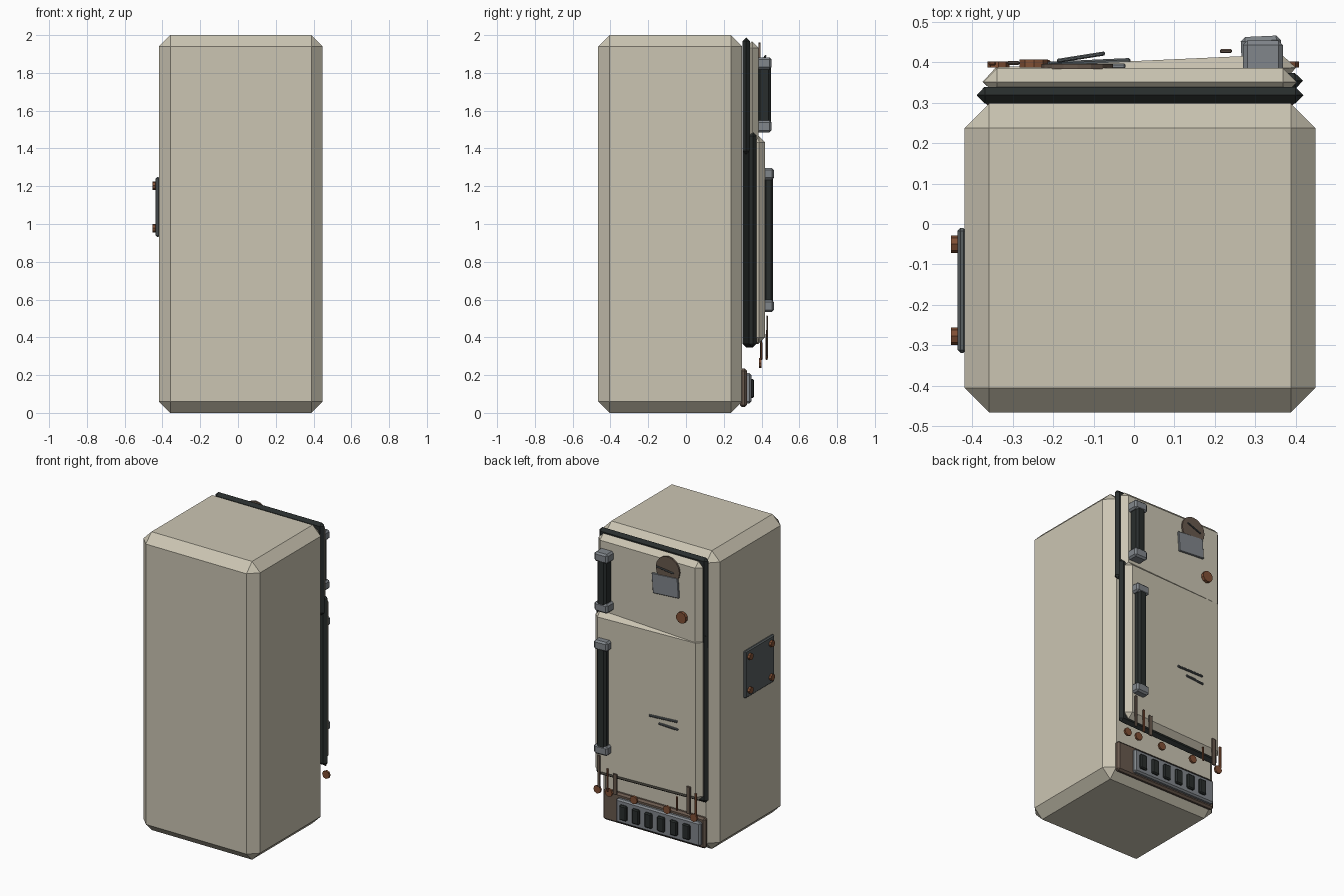
import bpy, bmesh
from math import radians, pi
from mathutils import Matrix, Vector

if "Cube" in bpy.data.objects:
    bpy.data.objects.remove(bpy.data.objects["Cube"])


def material(name, rgb):
    m = bpy.data.materials.new(name)
    m.diffuse_color = (*rgb, 1)
    m.use_nodes = True
    m.node_tree.nodes["Principled BSDF"].inputs["Base Color"].default_value = m.diffuse_color
    return m


CREAM = material("aged_enamel", (0.60, 0.56, 0.45))
RUBBER = material("black_rubber", (0.022, 0.027, 0.026))
STEEL = material("dull_steel", (0.22, 0.24, 0.26))
DARK = material("dark_steel", (0.10, 0.115, 0.12))
BROWN = material("dark_rust", (0.14, 0.10, 0.075))
RUST = material("rust", (0.22, 0.08, 0.035))

# Pivot of the slightly open lower door
HINGE = Vector((-0.38, 0.317, 0))
OPEN = (Matrix.Translation(HINGE) @ Matrix.Rotation(radians(2.6), 4, 'Z')
        @ Matrix.Translation(-HINGE))


def finish(name, bm, mat, xf=None):
    if xf is not None:
        bmesh.ops.transform(bm, matrix=xf, verts=bm.verts)
    me = bpy.data.meshes.new(name)
    bm.to_mesh(me)
    bm.free()
    me.materials.append(mat)
    ob = bpy.data.objects.new(name, me)
    bpy.context.collection.objects.link(ob)
    return ob


def box(name, x, y, z, bevel, mat, xf=None, tilt=0, yaw=0):
    """Chamfered box from (min, max) ranges, optionally tilted about its centre."""
    bm = bmesh.new()
    bmesh.ops.create_cube(bm, size=1)
    size = [r[1] - r[0] for r in (x, y, z)]
    mid = Vector([(r[0] + r[1]) / 2 for r in (x, y, z)])
    bmesh.ops.scale(bm, vec=size, verts=bm.verts)
    if bevel:
        bmesh.ops.bevel(bm, geom=bm.edges[:], offset=bevel, segments=1,
                        affect='EDGES', profile=0.5, clamp_overlap=True)
    place = (Matrix.Translation(mid) @ Matrix.Rotation(radians(yaw), 4, 'Z')
             @ Matrix.Rotation(radians(tilt), 4, 'Y'))
    bmesh.ops.transform(bm, matrix=place, verts=bm.verts)
    return finish(name, bm, mat, xf)


def disc(name, centre, r, depth, sides, axis, mat):
    """Flat cylinder facing along x or y."""
    bm = bmesh.new()
    bmesh.ops.create_cone(bm, cap_ends=True, segments=sides,
                          radius1=r, radius2=r, depth=depth)
    rot = Matrix.Rotation(pi / 2, 4, 'X' if axis == 'y' else 'Y')
    return finish(name, bm, mat, Matrix.Translation(centre) @ rot)


def door(name, z0, z1, xf):
    box(name + "_gasket", (-0.388, 0.418), (0.298, 0.338), (z0, z1), 0.0195, RUBBER, xf)
    box(name, (-0.372, 0.402), (0.316, 0.385), (z0 + 0.02, z1 - 0.02), 0.034, CREAM, xf)


def handle(name, z0, z1, front, xf):
    box(name + "_grip", (0.284, 0.352), (0.378, front - 0.003), (z0 + 0.015, z1 - 0.015),
        0.013, RUBBER, xf)
    for end, a in (("bottom", z0), ("top", z1 - 0.063)):
        box(f"{name}_{end}_cap", (0.269, 0.368), (0.374, front), (a, a + 0.063),
            0.011, STEEL, xf)


# Cabinet
box("cabinet", (-0.418, 0.448), (-0.465, 0.297), (0, 2), 0.06, CREAM)

# Doors with gaskets and handles
door("upper_door", 1.367, 1.987, None)
door("lower_door", 0.346, 1.486, OPEN)
handle("upper_handle", 1.485, 1.882, 0.453, None)
handle("lower_handle", 0.535, 1.297, 0.432, OPEN)

# Bottom vent
box("vent_backing", (-0.365, 0.395), (0.285, 0.322), (0.03, 0.235), 0.012, BROWN)
box("vent_panel", (-0.345, 0.28), (0.312, 0.346), (0.05, 0.21), 0.01, STEEL)
for i in range(6):
    cx = -0.248 + i * 0.0935
    box(f"vent_slot_{i}", (cx - 0.027, cx + 0.027), (0.335, 0.361), (0.08, 0.18),
        0.007, RUBBER)

# Side patch plate and its four bolts
box("side_plate", (-0.436, -0.414), (-0.318, -0.01), (0.932, 1.248), 0.007, DARK)
for y in (-0.277, -0.05):
    for z in (0.978, 1.203):
        disc("side_plate_bolt", (-0.442, y, z), 0.022, 0.02, 8, 'x', RUST)

# Round magnet with pointer, and the note plate under it
disc("round_magnet", (-0.14, 0.389, 1.873), 0.088, 0.012, 16, 'y', BROWN)
box("magnet_pointer", (-0.192, -0.07), (0.407, 0.417), (1.872, 1.882), 0.003, DARK,
    tilt=-12, yaw=9)
box("note_plate", (-0.22, -0.025), (0.383, 0.397), (1.695, 1.83), 0.004, STEEL, tilt=4)

# Scratches on the lower door
box("long_scratch", (-0.21, -0.005), (0.381, 0.393), (0.863, 0.877), 0.004, DARK, OPEN, tilt=2)
box("short_scratch", (-0.215, -0.075), (0.381, 0.393), (0.818, 0.832), 0.004, DARK, OPEN, tilt=-3)

# Rust spots
disc("upper_door_rust_spot", (-0.247, 0.396, 1.583), 0.037, 0.02, 10, 'y', RUST)
for x in (0.38, 0.295, 0.11, -0.135, -0.335):
    disc("bottom_rust_spot", (x, 0.394, 0.264), 0.027, 0.014, 8, 'y', RUST)

# Rust drips: x, y, half width, bottom, top, colour
for x, y, w, z0, z1, mat in (
        (0.345, 0.43, 0.009, 0.30, 0.515, BROWN),
        (0.282, 0.428, 0.007, 0.285, 0.44, RUST),
        (0.227, 0.427, 0.015, 0.28, 0.42, BROWN),
        (-0.213, 0.40, 0.007, 0.28, 0.375, RUST),
        (-0.298, 0.398, 0.015, 0.28, 0.465, BROWN),
        (-0.35, 0.396, 0.009, 0.28, 0.43, RUST)):
    box("rust_drip", (x - w, x + w), (y - 0.005, y + 0.005), (z0, z1), 0.003, mat)
